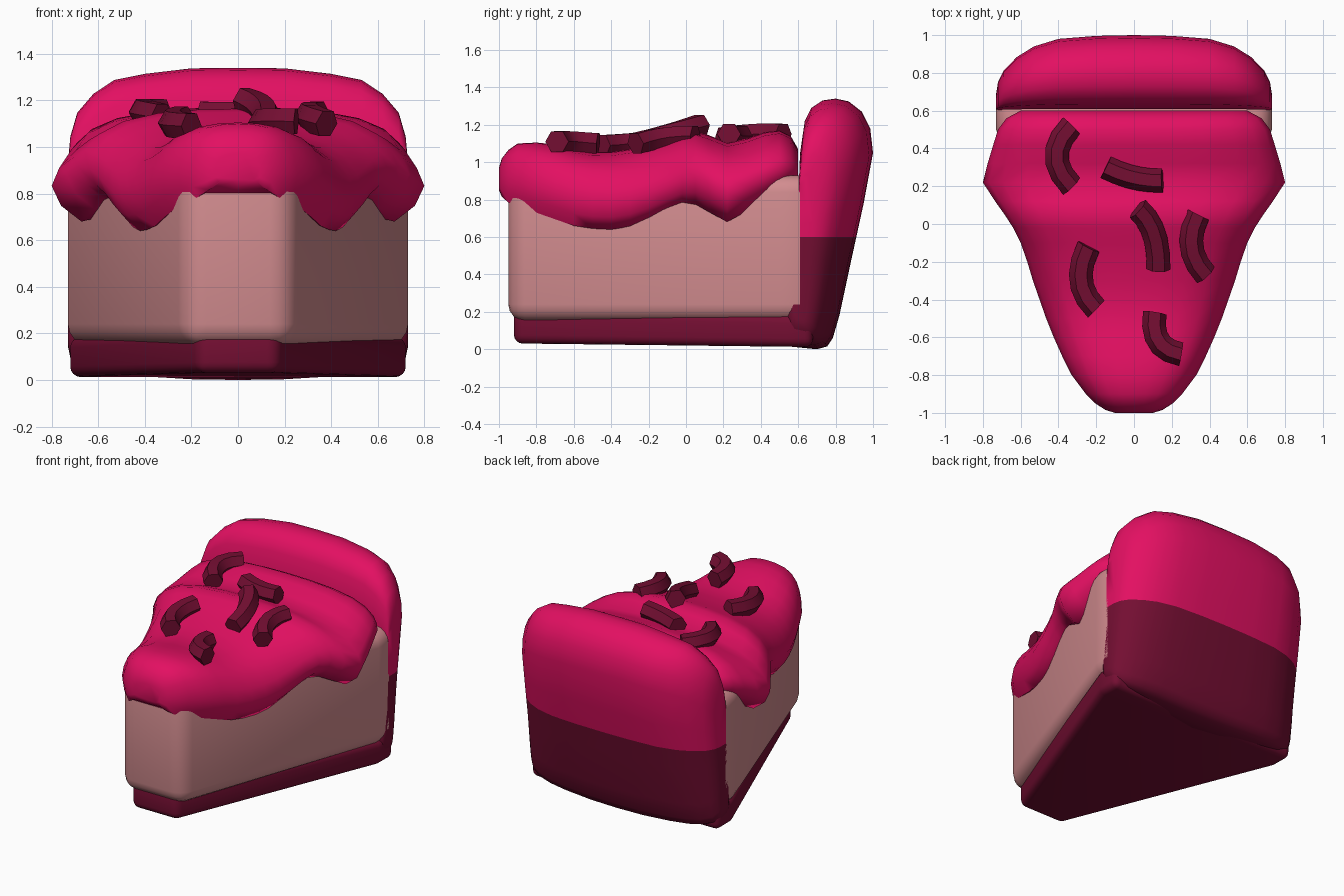
import bpy, bmesh, math
from mathutils import Vector

if "Cube" in bpy.data.objects:
    bpy.data.objects.remove(bpy.data.objects["Cube"])


def material(name, rgb):
    m = bpy.data.materials.new(name)
    m.diffuse_color = (*rgb, 1)
    m.use_nodes = True
    m.node_tree.nodes["Principled BSDF"].inputs["Base Color"].default_value = m.diffuse_color
    return m


PINK = material("hot pink icing", (0.77, 0.005, 0.122))
DARK = material("dark berry", (0.174, 0.0044, 0.032))
CREAM = material("pale pink filling", (0.645, 0.262, 0.275))


def finish(name, bm, mats, angle):
    bmesh.ops.recalc_face_normals(bm, faces=bm.faces)
    me = bpy.data.meshes.new(name)
    bm.to_mesh(me)
    bm.free()
    for m in mats:
        me.materials.append(m)
    ob = bpy.data.objects.new(name, me)
    bpy.context.collection.objects.link(ob)
    bpy.ops.object.select_all(action='DESELECT')
    ob.select_set(True)
    bpy.context.view_layer.objects.active = ob
    bpy.ops.object.shade_smooth_by_angle(angle=math.radians(angle))
    return ob


def loft(rings):
    """Skin closed rings of equal length and cap both ends."""
    bm = bmesh.new()
    vs = [[bm.verts.new(p) for p in r] for r in rings]
    n = len(vs[0])
    for a, b in zip(vs, vs[1:]):
        for i in range(n):
            j = (i + 1) % n
            bm.faces.new((a[i], a[j], b[j], b[i]))
    bm.faces.new(vs[0])
    bm.faces.new(vs[-1])
    return bm


def wedge(name, half, z_bottom, z_top, bevel, mat):
    """Mirrored plan outline, extruded up and rounded."""
    plan = half + [(-x, y) for x, y in reversed(half)]
    bm = loft([[(x, y, z_bottom(y)) for x, y in plan],
               [(x, y, z_top(y)) for x, y in plan]])
    bmesh.ops.recalc_face_normals(bm, faces=bm.faces)
    edges = [e for e in bm.edges if e.calc_face_angle(0) > math.radians(25)]
    bmesh.ops.bevel(bm, geom=edges, offset=bevel, segments=4, profile=0.5,
                    affect='EDGES', clamp_overlap=True)
    return finish(name, bm, [mat], 40)


# filling and bottom crust
wedge("filling", [(0.226, -0.95), (0.73, 0.5), (0.73, 0.7)],
      lambda y: 0.15, lambda y: 0.93, 0.09, CREAM)
wedge("bottom_crust", [(0.17, -0.92), (0.72, 0.52), (0.72, 0.68)],
      lambda y: 0.02 - 0.012 * y, lambda y: 0.195 - 0.02 * y, 0.045, DARK)

# back crust: leaning side profile (y, z), shrunk towards both ends
profile = [(0.70, 0.0), (0.55, 0.015), (0.50, 0.05), (0.48, 0.11), (0.50, 0.19),
           (0.57, 0.29), (0.60, 0.45), (0.61, 0.75), (0.61, 1.05), (0.635, 1.22),
           (0.67, 1.29), (0.73, 1.33), (0.80, 1.34), (0.87, 1.325), (0.94, 1.27),
           (0.985, 1.18), (1.0, 1.05), (0.95, 0.78), (0.88, 0.46), (0.82, 0.18),
           (0.785, 0.06), (0.755, 0.015)]
# x, y scale, scale above z 0.6, scale below z 0.6
ends = [(0.0, 1, 1, 1), (0.2, 0.99, 0.997, 0.995), (0.4, 0.95, 0.965, 0.975),
        (0.53, 0.85, 0.93, 0.96), (0.62, 0.71, 0.85, 0.94),
        (0.69, 0.53, 0.74, 0.90), (0.72, 0.38, 0.6, 0.84), (0.73, 0.22, 0.45, 0.76)]
stations = [(-x, a, b, c) for x, a, b, c in reversed(ends[1:])] + ends
bm = loft([[(x, 0.6 + (y - 0.6) * ky, 0.6 + (z - 0.6) * (kt if z > 0.6 else kb))
            for y, z in profile] for x, ky, kt, kb in stations])
bmesh.ops.bisect_plane(bm, geom=bm.verts[:] + bm.edges[:] + bm.faces[:],
                       plane_co=(0, 0, 0.6), plane_no=(0, 0, 1))
for f in bm.faces:
    f.material_index = 0 if f.calc_center_median().z > 0.6 else 1
finish("back_crust", bm, [PINK, DARK], 60)

# icing: cross-sections along y (y, half width, top, bottom)
icing = [(-1.0, 0.10, 0.97, 0.85), (-0.985, 0.15, 1.02, 0.815),
         (-0.95, 0.205, 1.065, 0.785), (-0.9, 0.255, 1.10, 0.765),
         (-0.8, 0.33, 1.105, 0.73), (-0.7, 0.38, 1.095, 0.695),
         (-0.6, 0.425, 1.07, 0.66), (-0.5, 0.465, 1.055, 0.645),
         (-0.4, 0.50, 1.055, 0.64), (-0.3, 0.535, 1.07, 0.655),
         (-0.2, 0.565, 1.095, 0.69), (-0.1, 0.60, 1.12, 0.74),
         (-0.02, 0.64, 1.15, 0.775), (0.05, 0.685, 1.165, 0.775),
         (0.12, 0.735, 1.145, 0.735), (0.22, 0.80, 1.105, 0.68),
         (0.32, 0.775, 1.125, 0.735), (0.42, 0.745, 1.16, 0.79),
         (0.5, 0.72, 1.17, 0.84), (0.56, 0.675, 1.14, 0.875),
         (0.6, 0.60, 1.07, 0.90)]


def icing_ring(y, w, top, low):
    h = top - low
    half = [(0.25, 0.99), (0.5, 0.95), (0.72, 0.86), (0.87, 0.72), (0.96, 0.54),
            (1.0, 0.36), (0.95, 0.16), (0.84, 0.0), (0.7, 0.06)]
    right = [(w * a, y, low + h * b) for a, b in half]
    left = [(-x, yy, z) for x, yy, z in reversed(right)]
    return [(0, y, top)] + right + [(0, y, low + h * 0.06)] + left


finish("icing", loft([icing_ring(*s) for s in icing]), [PINK], 75)

# chocolate curls: start, middle and end of each bent six-sided rod
curls = [((-0.33, 0.52, 1.15), (-0.41, 0.36, 1.15), (-0.33, 0.20, 1.13)),
         ((-0.15, 0.30, 1.14), (0.0, 0.245, 1.14), (0.15, 0.23, 1.15)),
         ((0.02, 0.08, 1.20), (0.105, -0.05, 1.16), (0.13, -0.24, 1.11)),
         ((0.34, 0.05, 1.14), (0.305, -0.12, 1.13), (0.38, -0.27, 1.10)),
         ((-0.24, -0.12, 1.12), (-0.28, -0.30, 1.10), (-0.20, -0.45, 1.09)),
         ((0.11, -0.47, 1.10), (0.13, -0.62, 1.11), (0.25, -0.69, 1.11))]
for k, pts in enumerate(curls):
    a, m, b = map(Vector, pts)
    c = 2 * m - (a + b) / 2
    rings = []
    for i in range(6):
        t = i / 5
        p = a * (1 - t) ** 2 + c * 2 * t * (1 - t) + b * t * t
        d = ((c - a) * (1 - t) + (b - c) * t).normalized()
        side = d.cross(Vector((0, 0, 1))).normalized()
        up = side.cross(d)
        rings.append([p + 0.063 * (side * math.cos(q * math.pi / 3)
                                   + up * math.sin(q * math.pi / 3)) for q in range(6)])
    finish(f"chocolate_curl_{k + 1}", loft(rings), [DARK], 30)
